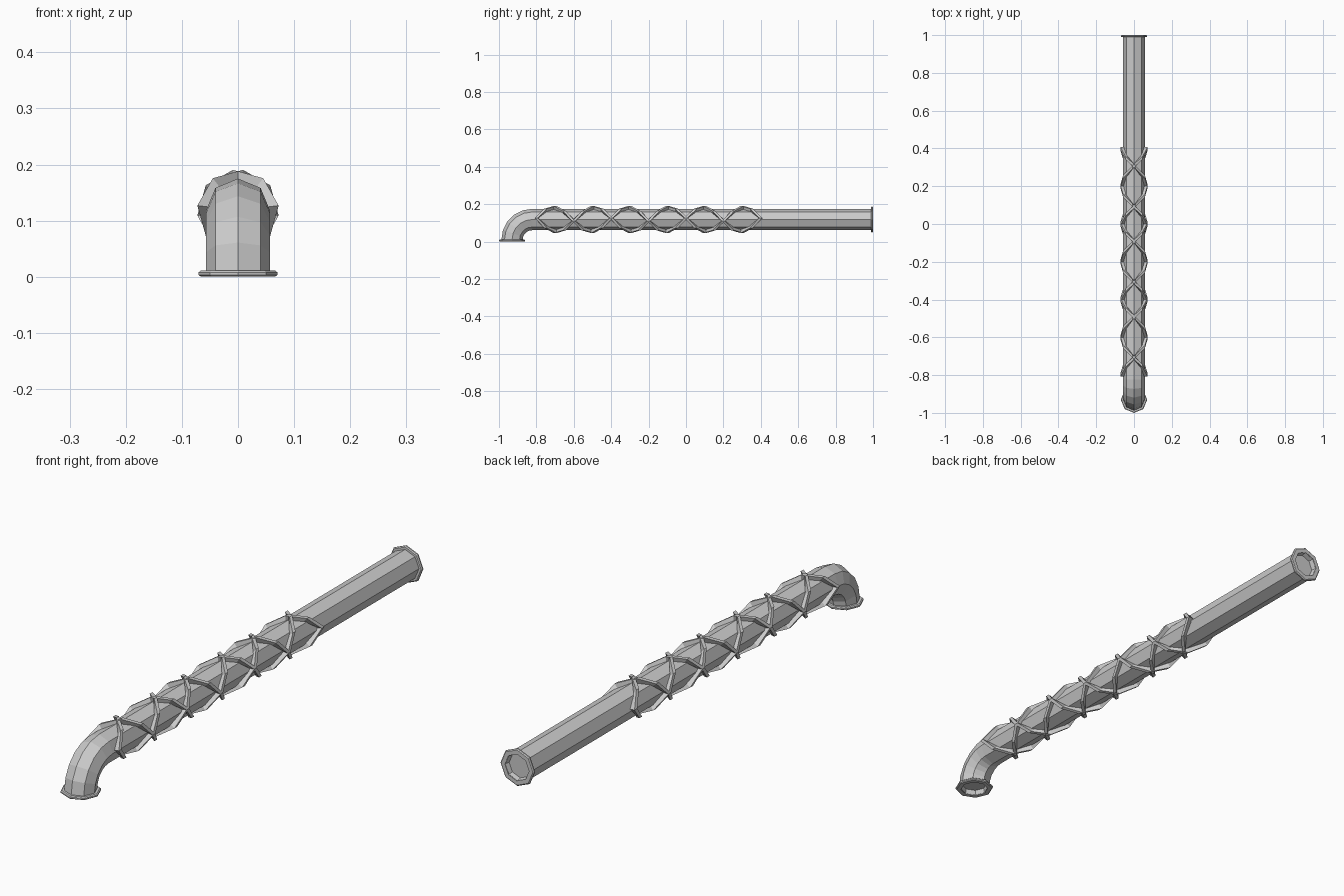
import bpy, bmesh, math
from mathutils import Vector

if "Cube" in bpy.data.objects:
    bpy.data.objects.remove(bpy.data.objects["Cube"])

SIDES = 8
R = 0.057          # pipe radius
ZC = 0.118         # height of the horizontal axis
BEND = 0.108       # bend radius of the elbow centre line
YB, ZB = -0.822, ZC - BEND   # elbow pivot


def make(name, bm):
    bmesh.ops.recalc_face_normals(bm, faces=bm.faces[:])
    me = bpy.data.meshes.new(name)
    bm.to_mesh(me)
    bm.free()
    ob = bpy.data.objects.new(name, me)
    bpy.context.collection.objects.link(ob)
    return ob


def loft(name, rings, closed=False):
    """Join rings of points into a skin, with caps or closed into a loop."""
    bm = bmesh.new()
    vs = [[bm.verts.new(p) for p in r] for r in rings]
    n = len(vs[0])
    count = len(vs) if closed else len(vs) - 1
    for i in range(count):
        a, b = vs[i], vs[(i + 1) % len(vs)]
        for j in range(n):
            k = (j + 1) % n
            bm.faces.new((a[j], a[k], b[k], b[j]))
    if not closed:
        bm.faces.new(vs[0])
        bm.faces.new(vs[-1])
    return make(name, bm)


def ring(y, z, tilt, r):
    """Octagon around (0, y, z); tilt 0 lies flat, 90 degrees stands upright."""
    up = Vector((0, -math.cos(tilt), math.sin(tilt)))
    c = Vector((0, y, z))
    return [c + r * (Vector((1, 0, 0)) * math.cos(t) + up * math.sin(t))
            for t in (2 * math.pi * i / SIDES for i in range(SIDES))]


# Pipe: elbow sweep followed by the straight run, with shallow recessed ends
UP = math.pi / 2
STEPS = 5
pipe = [ring(YB - BEND, 0.02, 0, 0.046), ring(YB - BEND, 0.003, 0, 0.050),
        ring(YB - BEND, 0.003, 0, R)]
for i in range(STEPS + 1):
    t = UP * i / STEPS
    pipe.append(ring(YB - BEND * math.cos(t), ZB + BEND * math.sin(t), t, R))
pipe += [ring(0.997, ZC, UP, R), ring(0.997, ZC, UP, 0.050), ring(0.98, ZC, UP, 0.046)]
loft("pipe", pipe)

# End flanges: (axial offset, radius) profile revolved as octagons
PROFILE = [(0.0, 0.050), (0.0, 0.066), (0.003, 0.070), (0.008, 0.070),
           (0.011, 0.066), (0.011, 0.053)]
loft("elbow_flange", [ring(YB - BEND, a, 0, r) for a, r in PROFILE], True)
loft("end_flange", [ring(1 - a, ZC, UP, r) for a, r in PROFILE], True)

# Wrapped vine strands: two pairs of opposite helices, three turns each
TURNS, Y0, LENGTH, W = 3, -0.8, 1.2, 0.008
OFFSET = math.radians(7)


def strand(name, start, hand):
    rings = []
    n = TURNS * 8
    for i in range(n + 1):
        t = start + hand * 2 * math.pi * i / 8
        y = Y0 + LENGTH * i / n
        rings.append([(r * math.cos(t), y + dy, ZC + r * math.sin(t))
                      for r, dy in ((0.054, -W), (0.073, -W), (0.073, W), (0.054, W))])
    loft(name, rings)


for i, (start, hand) in enumerate([(OFFSET, 1), (OFFSET, -1),
                                   (math.pi - OFFSET, 1), (math.pi - OFFSET, -1)]):
    strand(f"wrap_strand_{i + 1}", start, hand)
